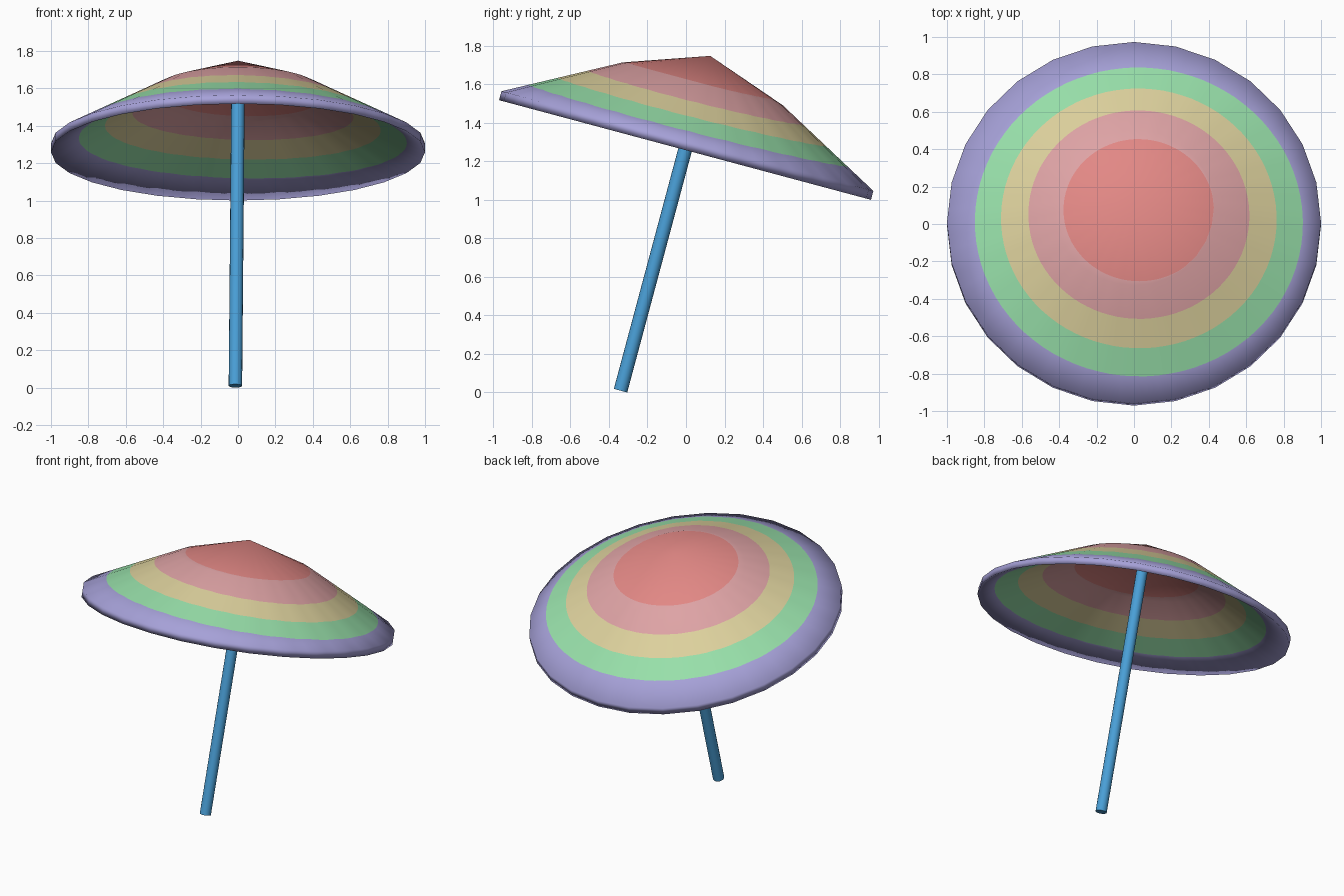
import bpy, bmesh, math
from mathutils import Matrix

if "Cube" in bpy.data.objects:
    bpy.data.objects.remove(bpy.data.objects["Cube"])

SIDES, SUB = 28, 3
FRAME = Matrix.Translation((0, -0.34, 0.009)) @ Matrix.Rotation(math.radians(-15), 4, 'X')
SHOULDER, RIM = 0.43, 1.0
OUTER = (1.80, 1.65, 1.342)               # heights at peak, shoulder, rim
INNER = (1.725, 1.575, 1.294)             # underside, meets the rim's lower edge
BANDS = [0.403, 0.591, 0.737, 0.877]      # outer half-width of each colour band
CX, CY, SQUASH = 0.026, -0.017, 0.972     # bands are slightly off-centre ovals


def material(name, rgb):
    lin = [((c / 255 + 0.055) / 1.055) ** 2.4 for c in rgb]
    m = bpy.data.materials.new(name)
    m.diffuse_color = (*lin, 1)
    m.use_nodes = True
    m.node_tree.nodes["Principled BSDF"].inputs["Base Color"].default_value = m.diffuse_color
    return m


def shell_height(r, shell):
    if r <= SHOULDER:
        return shell[0] + (shell[1] - shell[0]) * r / SHOULDER
    return shell[1] + (shell[2] - shell[1]) * (r - SHOULDER) / (RIM - SHOULDER)


def band_radius(a, w):
    # distance from the axis to the oval of half-width w in direction a
    dx, dy = math.cos(a), math.sin(a) / SQUASH
    ox, oy = CX, CY / SQUASH
    A, B, C = dx * dx + dy * dy, dx * ox + dy * oy, ox * ox + oy * oy - w * w
    return (B + math.sqrt(B * B - A * C)) / A


def finish(bm, name, mats, matrix):
    bmesh.ops.recalc_face_normals(bm, faces=bm.faces)
    bm.transform(matrix)
    me = bpy.data.meshes.new(name)
    bm.to_mesh(me)
    bm.free()
    for m in mats:
        me.materials.append(m)
    ob = bpy.data.objects.new(name, me)
    bpy.context.collection.objects.link(ob)
    bpy.ops.object.select_all(action='DESELECT')
    ob.select_set(True)
    bpy.context.view_layer.objects.active = ob
    return ob


# canopy: outer and under shells, faceted in plan, cut at the band edges
bm = bmesh.new()
peaks = [bm.verts.new((0, 0, s[0])) for s in (OUTER, INNER)]
spokes = []
for i in range(SIDES * SUB):
    a = 2 * math.pi * i / (SIDES * SUB)
    off = 2 * math.pi / SIDES * ((i % SUB) / SUB - 0.5)
    facet = math.cos(math.pi / SIDES) / math.cos(off)
    radii = [band_radius(a, w) for w in BANDS]
    radii[0] = min(radii[0], SHOULDER * facet - 0.003)
    radii.insert(1, SHOULDER * facet)
    radii.append(RIM * facet)
    pts = [(r, shell_height(r / facet, OUTER)) for r in radii]
    pts += [(r, shell_height(r / facet, INNER)) for r in reversed(radii)]
    spokes.append([bm.verts.new((r * math.cos(a), r * math.sin(a), h)) for r, h in pts])
ring_colour = [1, 1, 2, 3, 4, 4, 4, 3, 2, 1, 1]
for i, s in enumerate(spokes):
    t = spokes[(i + 1) % len(spokes)]
    bm.faces.new((peaks[0], s[0], t[0])).material_index = 0
    bm.faces.new((peaks[1], t[-1], s[-1])).material_index = 0
    for k, colour in enumerate(ring_colour):
        bm.faces.new((s[k], s[k + 1], t[k + 1], t[k])).material_index = colour
finish(bm, "canopy", [
    material("coral red", (226, 136, 133)),
    material("dusty pink", (222, 163, 165)),
    material("sand yellow", (221, 209, 157)),
    material("mint green", (152, 224, 170)),
    material("lavender", (166, 161, 216)),
], FRAME)
bpy.ops.object.shade_smooth()

# pole: leans a hair to one side, ends inside the canopy peak
bm = bmesh.new()
bmesh.ops.create_cone(bm, cap_ends=True, segments=16, radius1=0.036, radius2=0.036,
                      depth=1.74, matrix=Matrix.Translation((0, 0, 0.87)))
lean = Matrix.Translation((-0.014, 0, 0)) @ Matrix.Rotation(math.radians(0.5), 4, 'Y')
finish(bm, "pole", [material("pole blue", (74, 160, 216))], FRAME @ lean)
bpy.ops.object.shade_smooth_by_angle(angle=math.radians(35))
